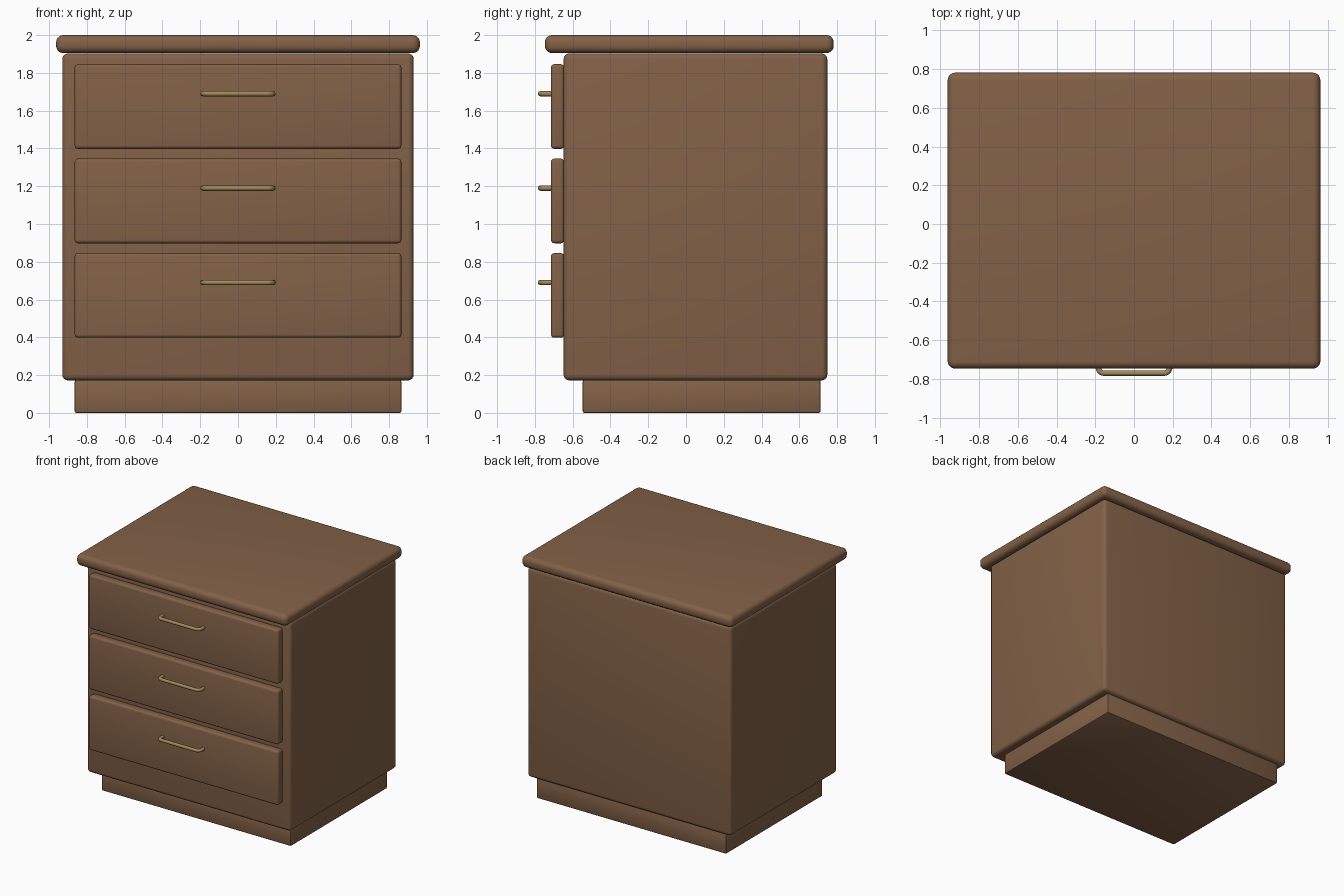
import bpy
import math

if "Cube" in bpy.data.objects:
    bpy.data.objects.remove(bpy.data.objects["Cube"])


def material(name, color):
    mat = bpy.data.materials.new(name)
    mat.diffuse_color = color
    mat.use_nodes = True
    mat.node_tree.nodes["Principled BSDF"].inputs["Base Color"].default_value = mat.diffuse_color
    return mat


wood = material("wood", (0.225, 0.120, 0.063, 1))
brass = material("brass", (0.36, 0.25, 0.10, 1))


def rounded_box(name, x, y, z, radius, segments=4):
    """Box spanning the (min, max) ranges x, y, z with rounded edges."""
    spans = (x, y, z)
    bpy.ops.mesh.primitive_cube_add(size=1, location=[(a + b) / 2 for a, b in spans])
    ob = bpy.context.object
    ob.name = name
    ob.scale = [b - a for a, b in spans]
    bpy.ops.object.transform_apply(location=False, rotation=False, scale=True)
    bevel = ob.modifiers.new("rounded_edges", 'BEVEL')
    bevel.width = radius
    bevel.segments = segments
    bpy.ops.object.modifier_apply(modifier=bevel.name)
    bpy.ops.object.shade_smooth_by_angle(angle=math.radians(35))
    ob.data.materials.append(wood)
    return ob


def handle(name, z, half=0.185, front=-0.771, back=-0.705, bend=0.03, thickness=0.014):
    """Bent bar pull: two posts and a straight grip with rounded corners."""
    right = [(half, back)]
    for i in range(6):
        a = math.radians(90 * i / 5)
        right.append((half - bend + bend * math.cos(a), front + bend - bend * math.sin(a)))
    path = right + [(-x, y) for x, y in reversed(right)]

    curve = bpy.data.curves.new(name, 'CURVE')
    curve.dimensions = '3D'
    curve.bevel_depth = thickness
    curve.bevel_resolution = 2
    curve.use_fill_caps = True
    spline = curve.splines.new('POLY')
    spline.points.add(len(path) - 1)
    for point, (x, y) in zip(spline.points, path):
        point.co = (x, y, z, 1)
    curve.materials.append(brass)
    ob = bpy.data.objects.new(name, curve)
    bpy.context.collection.objects.link(ob)


# Recessed base, carcass and overhanging top
rounded_box("plinth", (-0.865, 0.865), (-0.547, 0.713), (0, 0.175), 0.01, 2)
rounded_box("cabinet_body", (-0.93, 0.93), (-0.648, 0.748), (0.172, 1.903), 0.03)
rounded_box("table_top", (-0.963, 0.963), (-0.747, 0.782), (1.905, 2.0), 0.038, 5)

# Three drawer fronts, each with a pull
for i, label in enumerate(("bottom", "middle", "top")):
    z = 0.398 + 0.5 * i
    rounded_box(label + "_drawer_front", (-0.865, 0.865), (-0.715, -0.645), (z, z + 0.448), 0.018)
    handle(label + "_drawer_handle", z + 0.292)
